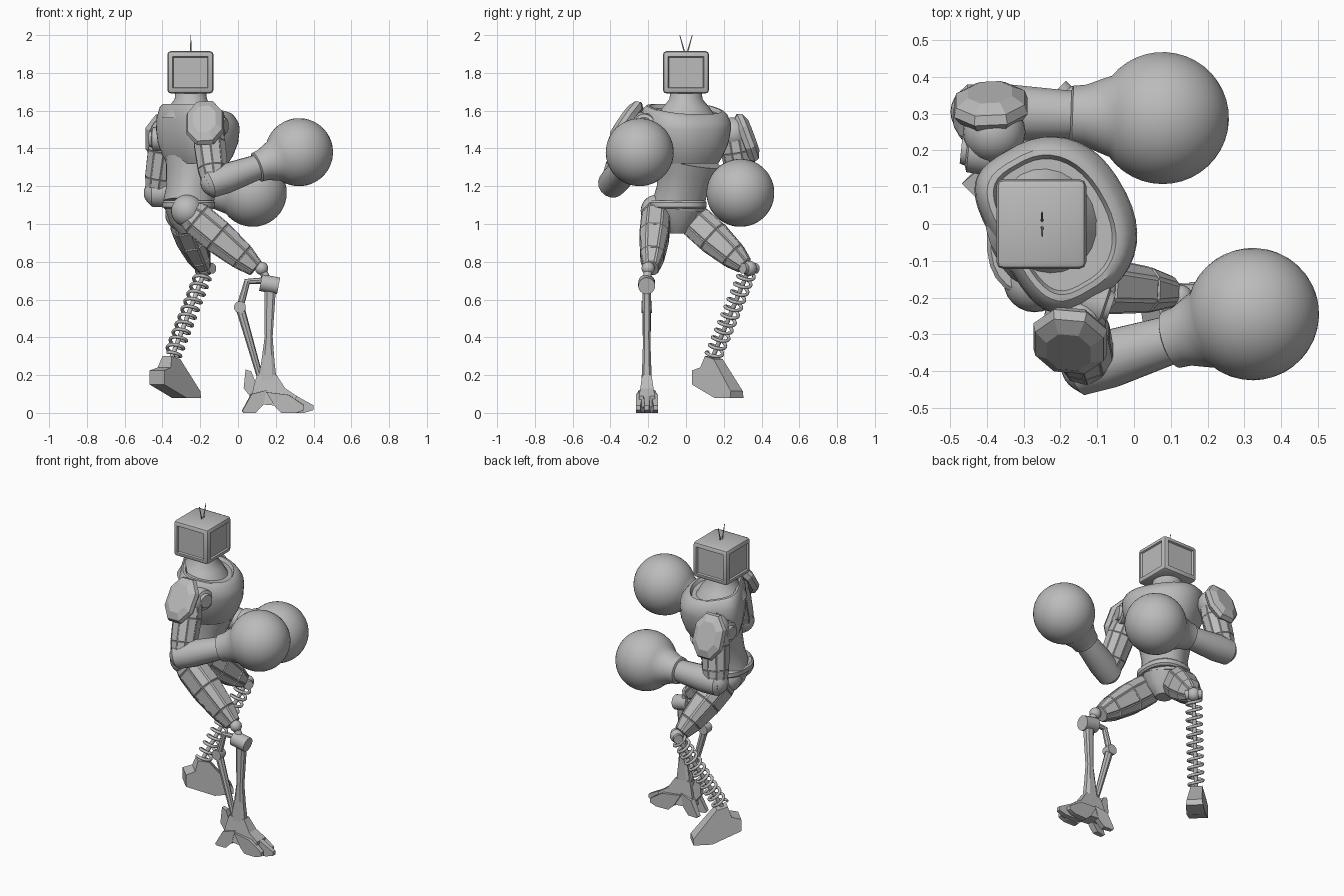
import bpy, bmesh, math
from mathutils import Vector as V

cube = bpy.data.objects.get("Cube")
if cube:
    bpy.data.objects.remove(cube)

grey = bpy.data.materials.new("plain_grey")
grey.use_nodes = True
grey.diffuse_color = (0.5, 0.5, 0.5, 1)
for node in grey.node_tree.nodes:
    if node.type == 'BSDF_PRINCIPLED':
        node.inputs["Base Color"].default_value = (0.5, 0.5, 0.5, 1)
        node.inputs["Roughness"].default_value = 0.6


def link(name, data):
    data.materials.append(grey)
    ob = bpy.data.objects.new(name, data)
    bpy.context.scene.collection.objects.link(ob)
    return ob


def finish(name, bm, angle=35):
    bmesh.ops.recalc_face_normals(bm, faces=bm.faces)
    me = bpy.data.meshes.new(name)
    bm.to_mesh(me)
    bm.free()
    me.shade_smooth()
    me.set_sharp_from_angle(angle=math.radians(angle))
    return link(name, me)


def power(v, p):
    return math.copysign(abs(v) ** (2 / p), v)


def loft(name, origin, axis, rings, hint=(1, 0, 0), n=24, p=2, back=None,
         back_scale=1, panels=0, angle=35):
    """Rings of (distance, half size along hint, half size across, tilt)."""
    w = V(axis).normalized()
    u = V(hint) - w * w.dot(V(hint))
    u.normalize()
    v = w.cross(u)
    bm = bmesh.new()
    loops = []
    for t, a, b, *tilt in rings:
        loop = []
        for i in range(n):
            ang = 2 * math.pi * (i + 0.5) / n
            c, s = math.cos(ang), math.sin(ang)
            q = (back or p) if c < 0 else p
            x = a * power(c, q) * (back_scale if c < 0 else 1)
            y = b * power(s, q)
            h = t + (tilt[0] * x if tilt else 0)
            loop.append(bm.verts.new(V(origin) + w * h + u * x + v * y))
        loops.append(loop)
    sides = []
    for lo, hi in zip(loops, loops[1:]):
        for i in range(n):
            j = (i + 1) % n
            sides.append(bm.faces.new((lo[i], lo[j], hi[j], hi[i])))
    bm.faces.new(loops[0])
    bm.faces.new(loops[-1])
    if panels:
        bmesh.ops.recalc_face_normals(bm, faces=bm.faces)
        bmesh.ops.inset_individual(bm, faces=sides, thickness=panels, depth=panels * 0.6)
    return finish(name, bm, angle)


def limb(name, start, end, radii, **kw):
    """Tapered limb; radii are (fraction, half size, half size across)."""
    d = V(end) - V(start)
    return loft(name, start, d, [(f * d.length, a, b) for f, a, b in radii], **kw)


def rod(name, start, end, r0, r1=None, n=16):
    r1 = r1 or r0
    return limb(name, start, end, [(0, r0, r0), (1, r1, r1)], n=n, hint=(0.3, 1, 0.2))


def ball(name, centre, r):
    bm = bmesh.new()
    bmesh.ops.create_uvsphere(bm, u_segments=24, v_segments=14, radius=r)
    bmesh.ops.translate(bm, verts=bm.verts, vec=V(centre))
    return finish(name, bm)


def slab(name, origin, along, profile):
    """Side profile of (along, height, half width) points made solid."""
    u = V(along).normalized()
    side = V((-u.y, u.x, 0))
    bm = bmesh.new()
    l, r = [[bm.verts.new(V(origin) + u * a + V((0, 0, z)) + side * h * s)
             for a, z, h in profile] for s in (-1, 1)]
    for i in range(len(l)):
        j = (i + 1) % len(l)
        bm.faces.new((l[i], l[j], r[j], r[i]))
    bm.faces.new(l)
    bm.faces.new(r)
    return finish(name, bm, 20)


# Head: bevelled box with recessed panels on its sides
bm = bmesh.new()
bmesh.ops.create_cube(bm, size=1)
for vert in bm.verts:
    vert.co = V((vert.co.x * 0.245 - 0.252, vert.co.y * 0.245, vert.co.z * 0.225 + 1.803))
bmesh.ops.bevel(bm, geom=bm.edges[:], offset=0.02, segments=2, affect='EDGES', profile=0.5)
walls = [f for f in bm.faces if f.calc_area() > 0.02 and abs(f.normal.z) < 0.1]
bmesh.ops.inset_individual(bm, faces=walls, thickness=0.012, depth=0)
bmesh.ops.inset_individual(bm, faces=walls, thickness=0.006, depth=-0.01)
finish("head", bm, 25)
for side, label in ((1, "left"), (-1, "right")):
    rod(label + "_antenna", (-0.25, side * 0.008, 1.91), (-0.25, side * 0.033, 2.0), 0.004, 0.002, 6)

# Torso, twisted toward its left
FWD = (0.87, 0.5, 0)
loft("neck", (-0.25, 0, 0), (0, 0, 1),
     [(1.56, 0.15, 0.17), (1.62, 0.115, 0.125), (1.66, 0.085, 0.09), (1.71, 0.08, 0.082)], hint=FWD)
loft("chest", (-0.22, 0, 0), (0, 0, 1),
     [(1.32, 0.16, 0.165), (1.36, 0.185, 0.19), (1.43, 0.21, 0.22), (1.5, 0.215, 0.235),
      (1.55, 0.21, 0.235, -0.1), (1.595, 0.19, 0.22, -0.2), (1.61, 0.175, 0.205, -0.2),
      (1.612, 0.155, 0.19, -0.2), (1.59, 0.145, 0.18, -0.2)],
     hint=FWD, n=40, p=2.3, back=3.6, back_scale=0.76)
limb("abdomen", (-0.265, -0.04, 1.1), (-0.22, 0.015, 1.34),
     [(0, 0.125, 0.135), (0.3, 0.125, 0.13), (0.7, 0.14, 0.15), (1, 0.155, 0.17)], hint=FWD, p=2.4)
loft("belt", (-0.26, -0.045, 1.08), (0, 0, 1),
     [(0, 0.13, 0.145), (0.01, 0.14, 0.155), (0.035, 0.14, 0.155), (0.045, 0.13, 0.145)], p=2.4)
loft("pelvis", (-0.265, -0.045, 0.95), (0, 0, 1),
     [(0, 0.05, 0.05), (0.06, 0.1, 0.1), (0.14, 0.13, 0.14)], n=12)

# Arms: shoulder, upper arm, elbow, forearm, shoulder plate and ball glove
arms = {
    "right": dict(shoulder=(-0.16, -0.26, 1.51), elbow=(-0.125, -0.385, 1.22), glove=(0.323, -0.245, 1.38),
                  plate=(-0.175, -0.325, 1.54), facing=(-0.1, -0.8, 0.55),
                  boss=(-0.1, -0.215, 1.52), boss_dir=(0.9, -0.3, 0)),
    "left": dict(shoulder=(-0.38, 0.25, 1.48), elbow=(-0.425, 0.305, 1.165), glove=(0.078, 0.288, 1.165),
                 plate=(-0.39, 0.33, 1.46), facing=(-0.05, 0.94, 0.35),
                 boss=(-0.43, 0.2, 1.45), boss_dir=(-0.95, 0.1, 0)),
}
R = 0.18
glove_rings = [(-0.25, 0.068, 0.068), (-0.245, 0.08, 0.08), (-0.21, 0.084, 0.084), (-0.175, 0.098, 0.098)]
for k in range(17):
    a = math.radians(142 - k * 8.85)
    glove_rings.append((R * math.cos(a), R * math.sin(a), R * math.sin(a)))
for side, d in arms.items():
    sh, el, gl = V(d["shoulder"]), V(d["elbow"]), V(d["glove"])
    ball(side + "_shoulder", sh, 0.085)
    limb(side + "_upper_arm", sh, el,
         [(0, 0.075, 0.075), (0.3, 0.085, 0.08), (0.75, 0.08, 0.075), (1, 0.065, 0.065)], n=10, panels=0.004)
    ball(side + "_elbow", el, 0.074)
    aim = (gl - el).normalized()
    limb(side + "_forearm", el - aim * 0.05, gl - aim * 0.22,
         [(0, 0.055, 0.055), (0.06, 0.075, 0.075), (0.35, 0.08, 0.08), (1, 0.065, 0.065)], n=16, hint=(0, 0, 1))
    loft(side + "_glove", gl, aim, glove_rings, hint=(0, 0, 1), n=40)
    loft(side + "_shoulder_plate", d["plate"], d["facing"],
         [(-0.04, 0.09, 0.12), (-0.015, 0.108, 0.145), (0.01, 0.1, 0.135), (0.03, 0.065, 0.09)],
         n=8, p=2.2, angle=15)
    loft(side + "_shoulder_boss", d["boss"], d["boss_dir"],
         [(-0.04, 0.065, 0.065), (0.02, 0.062, 0.062), (0.025, 0.045, 0.045), (0.04, 0.04, 0.04)], hint=(0, 0, 1))

# Thighs: eight-sided armour with raised panels
hips = {"right": ((-0.27, -0.155, 1.07), (0.095, -0.185, 0.765), (0, 1, 0)),
        "left": ((-0.3, 0.01, 1.05), (-0.185, 0.31, 0.78), (1, 0, 0))}
for side, (hip, knee, hint) in hips.items():
    ball(side + "_hip", hip, 0.085)
    limb(side + "_thigh", hip, knee,
         [(0, 0.06, 0.07), (0.15, 0.077, 0.092), (0.45, 0.078, 0.092), (0.8, 0.062, 0.072), (1, 0.04, 0.045)],
         n=8, p=2.6, hint=hint, panels=0.007, angle=20)

# Right lower leg: knee drum, shin and jointed rear strut
ball("right_knee", (0.125, -0.2, 0.765), 0.035)
rod("right_knee_link", (0.125, -0.2, 0.765), (0.165, -0.208, 0.68), 0.022)
rod("right_knee_drum", (0.12, -0.208, 0.69), (0.215, -0.208, 0.672), 0.045, n=20)
limb("right_shin", (0.17, -0.208, 0.66), (0.155, -0.208, 0.15),
     [(0, 0.032, 0.024), (0.5, 0.022, 0.02), (0.75, 0.036, 0.024), (1, 0.055, 0.03)], n=8, p=3, angle=20)
for name, a, b, r0, r1 in (("upper_strut", (0.14, 0.7), (0.035, 0.695), 0.018, 0.014),
                           ("middle_strut", (0.05, 0.7), (0.01, 0.56), 0.016, 0.02),
                           ("lower_strut", (0.01, 0.56), (0.125, 0.16), 0.024, 0.016)):
    rod("right_" + name, (a[0], -0.208, a[1]), (b[0], -0.208, b[1]), r0, r1, 8)
rod("right_strut_joint", (0.01, -0.235, 0.56), (0.01, -0.181, 0.56), 0.032, n=12)

# Right foot: ankle block with clawed toes
ankle = V((0.15, -0.207, 0))
slab("right_foot", ankle, (1, 0, 0),
     [(-0.08, 0.05, 0.045), (-0.07, 0.13, 0.035), (-0.05, 0.2, 0.025), (0.055, 0.2, 0.025),
      (0.1, 0.13, 0.035), (0.16, 0.09, 0.042), (0.15, 0.03, 0.045)])
for name, k, reach in (("inner", 1, 0.21), ("middle", 0, 0.25), ("outer", -1, 0.2)):
    slab(f"right_{name}_toe", ankle + V((0, k * 0.032, 0)), (1, k * 0.07, 0),
         [(0.0, 0.11, 0.016), (reach * 0.6, 0.095, 0.018), (reach, 0.04, 0.012), (reach, 0.015, 0.012),
          (reach * 0.8, 0, 0.015), (reach * 0.4, 0, 0.018), (0.05, 0.03, 0.018)])
for name, k in (("inner", 1), ("outer", -1)):
    slab(f"right_{name}_back_toe", ankle + V((0, k * 0.025, 0)), (-1, k * 0.15, 0),
         [(0, 0.12, 0.018), (0.08, 0.1, 0.018), (0.13, 0.01, 0.013), (0.12, 0, 0.013), (0.06, 0, 0.018), (0.02, 0.04, 0.018)])
slab("right_heel_spur", ankle, (1, 0, 0),
     [(-0.12, 0.13, 0.014), (-0.11, 0.23, 0.012), (-0.08, 0.22, 0.014), (-0.04, 0.12, 0.018), (-0.08, 0.08, 0.018)])

# Left lower leg: knee ball, coil spring around a thin rod, wedge foot
knee, heel = V((-0.17, 0.335, 0.765)), V((-0.352, 0.14, 0.29))
ball("left_knee", knee, 0.04)
rod("left_knee_pin", knee + V((-0.035, 0.035, 0)), knee + V((0.035, -0.035, 0)), 0.028)
rod("left_spring_rod", knee, heel, 0.012)
axis = (heel - knee).normalized()
across = axis.orthogonal().normalized()
other = axis.cross(across)
curve = bpy.data.curves.new("left_spring", 'CURVE')
curve.dimensions = '3D'
curve.bevel_depth = 0.009
curve.bevel_resolution = 2
curve.use_fill_caps = True
turns, steps = 11, 18
spline = curve.splines.new('POLY')
spline.points.add(turns * steps)
for i, pt in enumerate(spline.points):
    a = 2 * math.pi * i / steps
    pos = knee.lerp(heel, 0.04 + 0.94 * i / (turns * steps))
    pos += (across * math.cos(a) + other * math.sin(a)) * 0.042
    pt.co = (*pos, 1)
spline.use_smooth = True
link("left_spring", curve)
slab("left_foot", (-0.33, 0.17, 0), (1, 1, 0),
     [(-0.14, 0.15, 0.055), (0.03, 0.078, 0.055), (0.14, 0.078, 0.05), (0.14, 0.115, 0.045), (0.0, 0.285, 0.034),
      (-0.065, 0.3, 0.034), (-0.085, 0.24, 0.05), (-0.14, 0.225, 0.055)])
